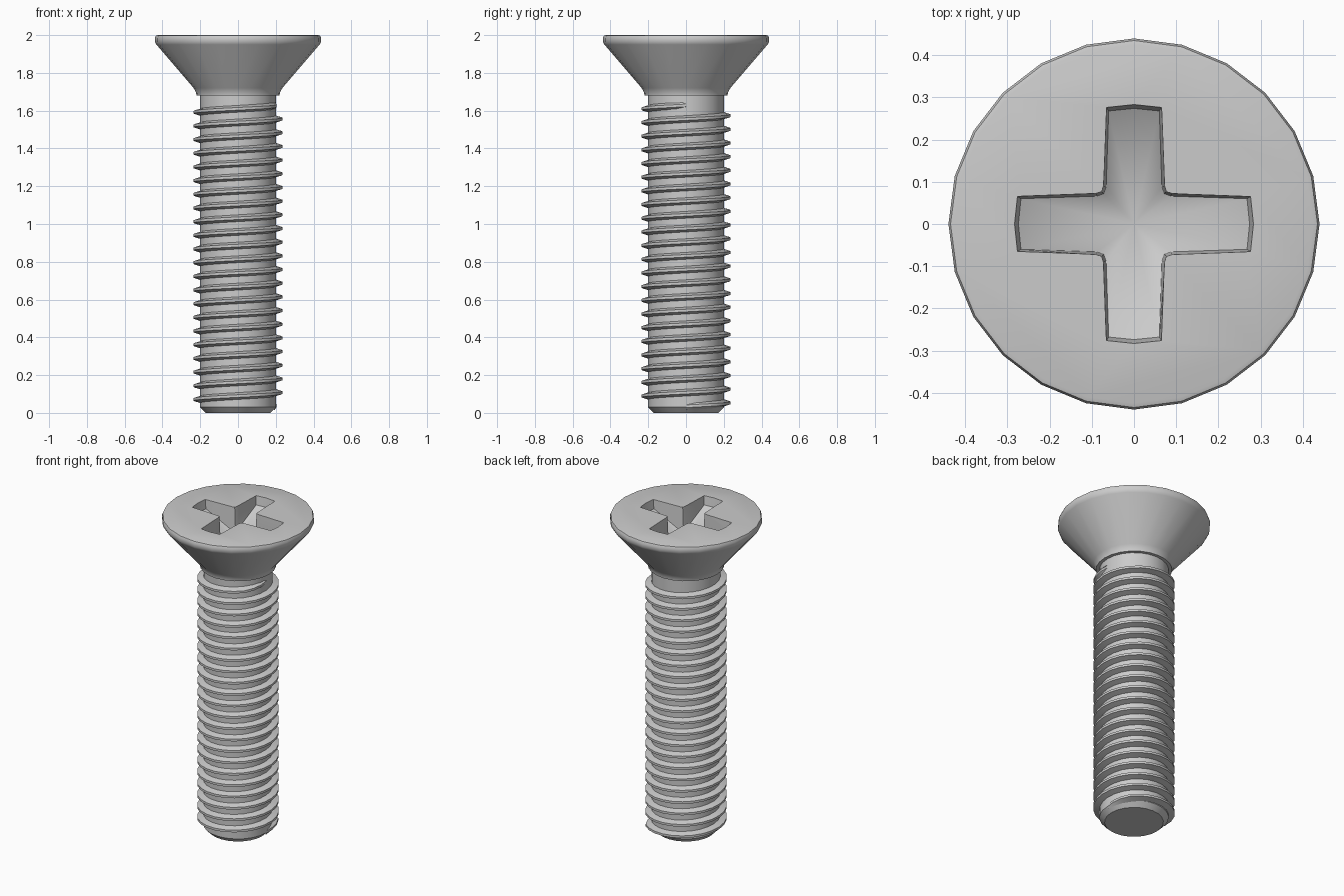
import bpy
from math import sin, cos, pi, hypot, radians

if "Cube" in bpy.data.objects:
    bpy.data.objects.remove(bpy.data.objects["Cube"])

SIDES = 24


def make_object(name, verts, faces):
    mesh = bpy.data.meshes.new(name)
    mesh.from_pydata(verts, [], faces)
    mesh.update()
    obj = bpy.data.objects.new(name, mesh)
    bpy.context.collection.objects.link(obj)
    return obj


def activate(obj):
    bpy.ops.object.select_all(action='DESELECT')
    obj.select_set(True)
    bpy.context.view_layer.objects.active = obj


def smooth(obj, angle=30):
    activate(obj)
    bpy.ops.object.shade_smooth_by_angle(angle=radians(angle))


def lathe(name, profile):
    """Closed solid of revolution; profile runs from bottom to top."""
    verts = [(r * cos(2 * pi * k / SIDES), r * sin(2 * pi * k / SIDES), z)
             for r, z in profile for k in range(SIDES)]
    faces = [(i * SIDES + k, i * SIDES + (k + 1) % SIDES,
              (i + 1) * SIDES + (k + 1) % SIDES, (i + 1) * SIDES + k)
             for i in range(len(profile) - 1) for k in range(SIDES)]
    faces.append(tuple(reversed(range(SIDES))))
    last = (len(profile) - 1) * SIDES
    faces.append(tuple(range(last, last + SIDES)))
    return make_object(name, verts, faces)


# Countersunk head
head = lathe("head", [(0.22, 1.68), (0.222, 1.695), (0.235, 1.72), (0.432, 1.95),
                      (0.44, 1.965), (0.44, 1.985), (0.435, 1.997), (0.425, 2.0)])

# Cross recess cutter: one arm outline turned four times, floor sinking to the centre
arm_top = [(0.09, -0.073), (0.278, -0.066), (0.285, 0), (0.278, 0.066),
           (0.09, 0.073), (0.077, 0.077)]
arm_low = [(0.088, -0.066), (0.268, -0.06), (0.274, 0), (0.268, 0.06),
           (0.088, 0.066), (0.072, 0.072)]


def four_arms(arm):
    pts = []
    for q in range(4):
        c, s = round(cos(q * pi / 2)), round(sin(q * pi / 2))
        pts += [(x * c - y * s, x * s + y * c) for x, y in arm]
    return pts


top, low = four_arms(arm_top), four_arms(arm_low)
n = len(top)
verts = [(x, y, 2.01) for x, y in top]
verts += [(x, y, 1.79 + 0.155 * hypot(x, y) / 0.274) for x, y in low]
verts.append((0, 0, 1.79))
faces = [tuple(range(n))]
for k in range(n):
    j = (k + 1) % n
    faces += [(j, k, n + k, n + j), (n + j, n + k, 2 * n)]
cutter = make_object("recess_cutter", verts, faces)
cutter.hide_render = True

cut = head.modifiers.new("cross_recess", 'BOOLEAN')
cut.operation = 'DIFFERENCE'
cut.solver = 'EXACT'
cut.object = cutter
activate(head)
bpy.ops.object.modifier_apply(modifier=cut.name)
bpy.data.objects.remove(cutter)
smooth(head)

# Shaft with chamfered end
shaft = lathe("shaft", [(0.17, 0), (0.2, 0.03), (0.2, 1.69)])
smooth(shaft)

# Single right-handed thread, fading into the shaft at both ends
TURNS, Z0, Z1 = 22, 0.035, 1.628
steps = TURNS * SIDES
verts, faces = [], []
for i in range(steps + 1):
    a = 2 * pi * i / SIDES
    z = Z0 + (Z1 - Z0) * i / steps
    fade = min(1, i / 3, (steps - i) / 3)
    crest = 0.2 + 0.036 * fade
    for r, dz in [(0.194, -0.02), (crest, -0.007), (crest, 0.007), (0.194, 0.02)]:
        verts.append((r * cos(a), r * sin(a), z + dz))
for i in range(steps):
    b = 4 * i
    faces += [(b + k, b + 4 + k, b + 4 + (k + 1) % 4, b + (k + 1) % 4)
              for k in range(4)]
faces += [(0, 1, 2, 3), tuple(4 * steps + k for k in (3, 2, 1, 0))]
thread = make_object("thread", verts, faces)
smooth(thread)
